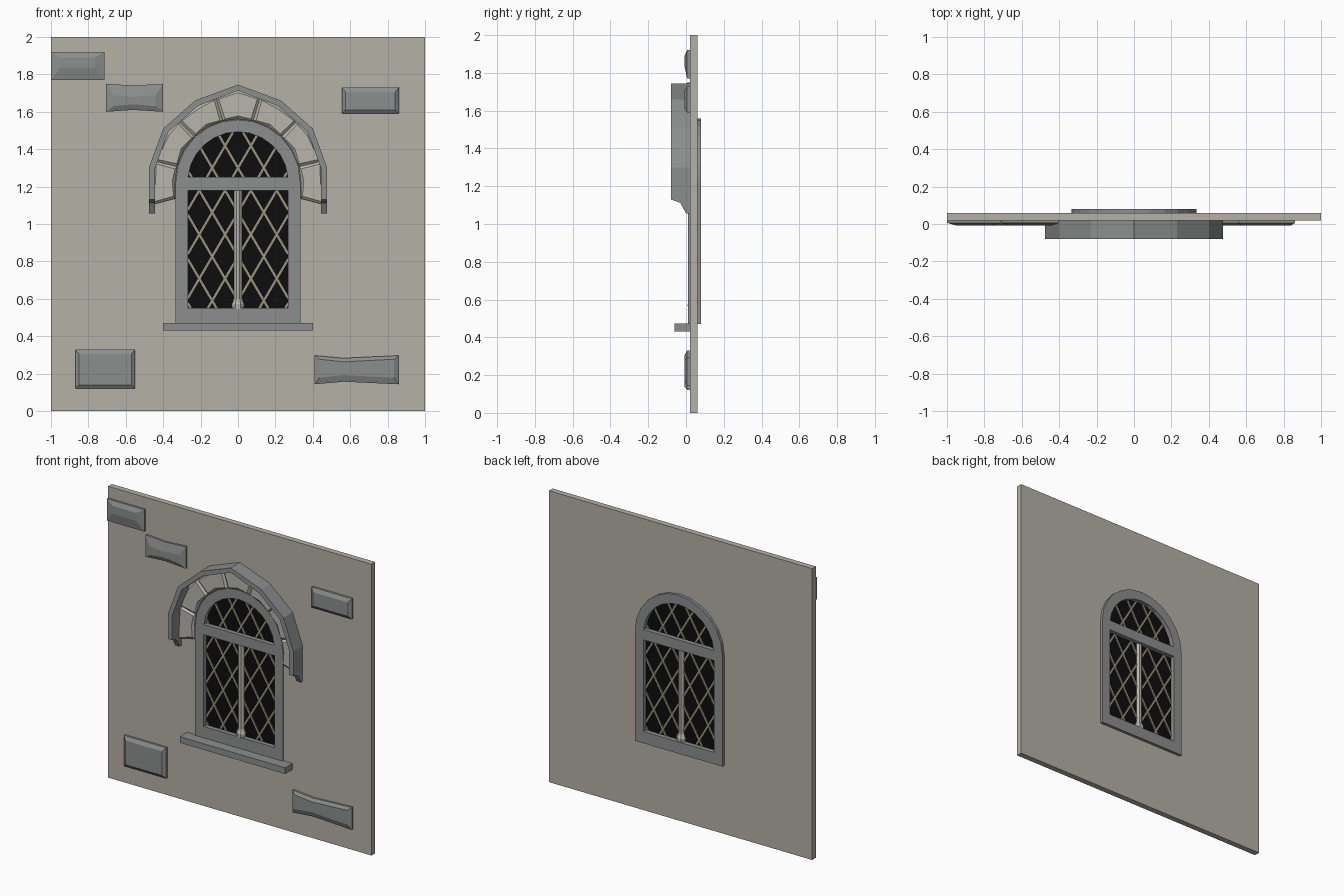
import bpy, bmesh, math
from mathutils import Vector

if "Cube" in bpy.data.objects:
    bpy.data.objects.remove(bpy.data.objects["Cube"])


def material(name, rgb):
    m = bpy.data.materials.new(name)
    m.diffuse_color = (*rgb, 1)
    m.use_nodes = True
    m.node_tree.nodes["Principled BSDF"].inputs["Base Color"].default_value = m.diffuse_color
    return m


WALL = material("warm_plaster", (0.46, 0.44, 0.39))
STONE = material("grey_stone", (0.265, 0.27, 0.27))
ARCH = material("pale_arch_stone", (0.48, 0.46, 0.41))
GLASS = material("dark_glass", (0.004, 0.004, 0.004))
LEAD = material("tan_lattice", (0.33, 0.30, 0.21))


def add_mesh(name, bm, mat):
    bmesh.ops.recalc_face_normals(bm, faces=bm.faces)
    me = bpy.data.meshes.new(name)
    bm.to_mesh(me)
    bm.free()
    ob = bpy.data.objects.new(name, me)
    me.materials.append(mat)
    bpy.context.collection.objects.link(ob)
    return ob


def slab(name, loops, y0, y1, mat):
    """Flat (x, z) outlines, later loops are holes, given depth from y0 to y1."""
    cu = bpy.data.curves.new(name, 'CURVE')
    cu.dimensions, cu.fill_mode, cu.extrude = '2D', 'BOTH', (y1 - y0) / 2
    for loop in loops:
        sp = cu.splines.new('POLY')
        sp.points.add(len(loop) - 1)
        for p, (x, z) in zip(sp.points, loop):
            p.co = (x, z, 0, 1)
        sp.use_cyclic_u = True
    tmp = bpy.data.objects.new(name + "_curve", cu)
    bpy.context.collection.objects.link(tmp)
    dg = bpy.context.evaluated_depsgraph_get()
    me = bpy.data.meshes.new_from_object(tmp.evaluated_get(dg))
    bpy.data.objects.remove(tmp)
    bm = bmesh.new()
    bm.from_mesh(me)
    bpy.data.meshes.remove(me)
    for v in bm.verts:
        x, z, d = v.co
        v.co = (x, (y0 + y1) / 2 - d, z)
    bmesh.ops.remove_doubles(bm, verts=bm.verts, dist=1e-5)
    ob = add_mesh(name, bm, mat)
    ob.data.materials.clear()
    ob.data.materials.append(mat)
    for f in ob.data.polygons:
        f.material_index = 0
        f.use_smooth = False
    return ob


def skin(name, rings, mat):
    """Join matching closed rings of 3D points and cap both ends."""
    bm = bmesh.new()
    vs = [[bm.verts.new(p) for p in r] for r in rings]
    n = len(vs[0])
    for a, b in zip(vs, vs[1:]):
        for i in range(n):
            j = (i + 1) % n
            bm.faces.new((a[i], a[j], b[j], b[i]))
    bm.faces.new(vs[0])
    bm.faces.new(vs[-1])
    return add_mesh(name, bm, mat)


def block(name, outline, inner, y_rim, y_front, mat):
    """Chamfered stone standing out from the wall."""
    return skin(name, [[(x, 0.025, z) for x, z in outline],
                       [(x, y_rim, z) for x, z in outline],
                       [(x, y_front, z) for x, z in inner]], mat)


CZ = 1.225  # springing centre of the arch


def arc(r, a0, a1, n):
    return [(r * math.cos(math.radians(a0 + (a1 - a0) * i / n)),
             CZ + r * math.sin(math.radians(a0 + (a1 - a0) * i / n))) for i in range(n + 1)]


# Wall with an arched opening
outer = [(-0.333, 0.47), (0.333, 0.47)] + arc(0.333, 0, 180, 12)
opening = [(x * 0.99, max(z - 0.004, 0.475)) for x, z in outer]
slab("wall", [[(-1, 0), (1, 0), (1, 2), (-1, 2)], opening], 0.02, 0.06, WALL)

# Window frame with a lower light and an arched light
start = math.degrees(math.asin(0.025 / 0.268))
lower = [(-0.268, 0.55), (0.268, 0.55), (0.268, 1.18), (-0.268, 1.18)]
upper = arc(0.268, start, 180 - start, 12)
slab("window_frame", [outer, lower, upper], 0.011, 0.08, STONE)

# Glass panes
slab("lower_glass", [lower], 0.041, 0.049, GLASS)
slab("arched_glass", [upper], 0.041, 0.049, GLASS)


# Diamond lattice, each bar clipped to its convex opening
def clip(poly, p, d):
    lo, hi = -9.0, 9.0
    for i, a in enumerate(poly):
        b = poly[(i + 1) % len(poly)]
        e = Vector(b) - Vector(a)
        nrm = Vector((-e.y, e.x))
        den, num = nrm.dot(d), nrm.dot(Vector(a) - p)
        if abs(den) < 1e-9:
            if num > 0:
                return None
        elif den > 0:
            lo = max(lo, num / den)
        else:
            hi = min(hi, num / den)
    return (p + d * lo, p + d * hi) if hi - lo > 0.01 else None


def lattice(name, poly, z0):
    bm = bmesh.new()
    w, h, half = 0.138, 0.236, 0.006
    for s in (-1, 1):
        d = Vector((s * w, h)).normalized()
        side = Vector((-d.y, d.x)) * half
        for k in range(-9, 10):
            seg = clip(poly, Vector((k * w, z0)), d)
            if not seg:
                continue
            a, b = seg
            q = [a - side, a + side, b + side, b - side]
            f = [bm.verts.new((v.x, 0.035, v.y)) for v in q]
            r = [bm.verts.new((v.x, 0.055, v.y)) for v in q]
            bm.faces.new(f)
            bm.faces.new(r[::-1])
            for i in range(4):
                j = (i + 1) % 4
                bm.faces.new((f[i], r[i], r[j], f[j]))
    return add_mesh(name, bm, LEAD)


lattice("lower_lattice", lower, 0.59)
lattice("arched_lattice", upper, 1.30)

# Central mullion column with a flared base
prof = [(0.035, 0.545), (0.037, 0.572), (0.030, 0.585), (0.024, 0.60), (0.024, 1.19)]
skin("mullion", [[(r * math.cos(t * math.pi / 4 + math.pi / 8),
                   0.043 + r * math.sin(t * math.pi / 4 + math.pi / 8), z)
                  for t in range(8)] for r, z in prof], ARCH)

# Sill
slab("sill", [[(-0.4, 0.43), (0.4, 0.43), (0.4, 0.472), (-0.4, 0.472)]], -0.06, 0.025, STONE)

# Hood moulding over the arch
hood_out = [(0.477, 1.13), (0.477, 1.30), (0.40, 1.51), (0.23, 1.66), (0, 1.745)]
hood_in = [(0.445, 1.13), (0.445, 1.295), (0.372, 1.493), (0.212, 1.632), (0, 1.713)]


def mirrored(half):
    return half + [(-x, z) for x, z in half[-2::-1]]


slab("hood_moulding", [mirrored(hood_out) + mirrored(hood_in)[::-1]], -0.08, 0.025, STONE)

# Tapered feet of the hood
foot = [(0.025, 1.13), (-0.08, 1.13), (-0.03, 1.112), (0.0, 1.056), (0.025, 1.056)]
for s, label in ((-1, "left"), (1, "right")):
    skin(label + "_hood_foot", [[(s * x, y, z) for y, z in foot] for x in (0.445, 0.477)], STONE)


# Wedge stones between frame and hood
def wedge(name, pts):
    cx = sum(p[0] for p in pts) / len(pts)
    cz = sum(p[1] for p in pts) / len(pts)
    inner = []
    for x, z in pts:
        v = Vector((x - cx, z - cz))
        v *= 1 - 0.016 / v.length
        inner.append((cx + v.x, cz + v.y))
    block(name, pts, inner, 0.008, -0.004, ARCH)


def rim(a):
    return arc(0.336, a, a, 1)[0]


joints = [((0.336, 1.135), (0.455, 1.105)), (rim(14), (0.445, 1.335)),
          (rim(46), (0.315, 1.55)), (rim(76), (0.118, 1.675))]
mids = [((0.336, 1.225), (0.45, 1.29)), (rim(30), (0.378, 1.49)), (rim(61), (0.216, 1.632))]
for s, label in ((-1, "left"), (1, "right")):
    for i, (mi, mo) in enumerate(mids):
        (a, b), (c, d) = joints[i], joints[i + 1]
        wedge(f"{label}_arch_stone_{i + 1}", [(s * x, z) for x, z in (a, b, mo, d, c, mi)])
(a, b) = joints[3]
wedge("keystone", [a, b, (0, 1.718), (-b[0], b[1]), (-a[0], a[1]), rim(90)])

# Rough wall bricks: x0, x1, z0, z1, waist x, waist pinch, inset x, inset bottom, inset top
bricks = [(-1.0, -0.715, 1.77, 1.92, -0.86, 0.0, 0.05, 0.065, 0.03),
          (-0.705, -0.40, 1.60, 1.75, -0.56, 0.010, 0.04, 0.03, 0.06),
          (0.555, 0.86, 1.59, 1.73, 0.69, 0.0, 0.02, 0.02, 0.025),
          (-0.87, -0.55, 0.12, 0.33, -0.67, 0.0, 0.02, 0.02, 0.025),
          (0.41, 0.86, 0.143, 0.297, 0.565, 0.014, 0.025, 0.035, 0.02)]
for n, (x0, x1, z0, z1, xm, pinch, ix, ib, it) in enumerate(bricks, 1):
    out = [(x0, z0), (xm, z0 + pinch), (x1, z0), (x1, z1), (xm, z1 - pinch), (x0, z1)]
    inn = [(x0 + ix, z0 + ib), (xm, z0 + pinch + ib), (x1 - ix, z0 + ib),
           (x1 - ix, z1 - it), (xm, z1 - pinch - it), (x0 + ix, z1 - it)]
    block(f"wall_brick_{n}", out, inn, 0.006, -0.008, STONE)
